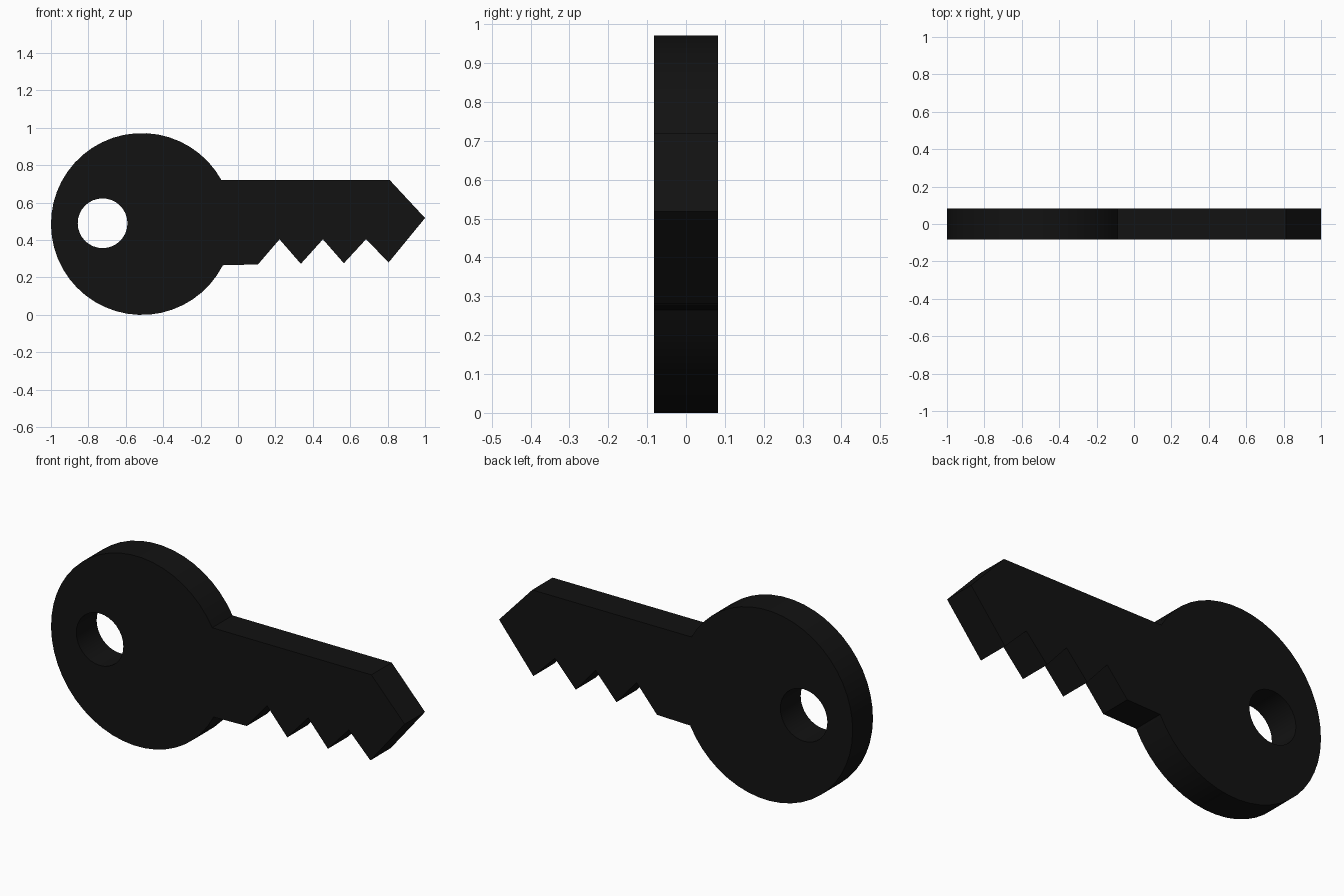
import bpy, bmesh
from math import cos, sin, pi, radians

if "Cube" in bpy.data.objects:
    bpy.data.objects.remove(bpy.data.objects["Cube"])

HALF_T = 0.082
BOW_X, BOW_Z, BOW_R = -0.514, 0.486, 0.486


def arc(cx, cz, r, a0, a1, n):
    """n + 1 points on a circle from angle a0 to a1."""
    return [(cx + r * cos(a0 + (a1 - a0) * i / n),
             cz + r * sin(a0 + (a1 - a0) * i / n)) for i in range(n + 1)]


def add_loop(curve, points):
    spline = curve.splines.new('POLY')
    spline.points.add(len(points) - 1)
    for p, (x, z) in zip(spline.points, points):
        p.co = (x, z, 0, 1)
    spline.use_cyclic_u = True


# Round bow, then the blade: toothed lower edge, tip, straight upper edge
bow = arc(BOW_X, BOW_Z, BOW_R, radians(28.8), radians(333), 42)
blade = [(0.107, 0.27), (0.222, 0.404), (0.336, 0.273), (0.454, 0.404),
         (0.566, 0.276), (0.684, 0.404), (0.806, 0.281), (1.0, 0.518),
         (0.812, 0.72)]
hole = arc(-0.724, 0.49, 0.133, 0, 2 * pi, 32)[:-1]

# Filled profile with the ring hole, extruded to the key's thickness
curve = bpy.data.curves.new("key", 'CURVE')
curve.dimensions = '2D'
curve.fill_mode = 'BOTH'
curve.extrude = HALF_T
add_loop(curve, bow + blade)
add_loop(curve, hole)
key = bpy.data.objects.new("key", curve)
bpy.context.collection.objects.link(key)
key.rotation_euler.x = pi / 2

bpy.context.view_layer.objects.active = key
key.select_set(True)
bpy.ops.object.convert(target='MESH')
key = bpy.context.object

# Weld caps to the rim
bm = bmesh.new()
bm.from_mesh(key.data)
bmesh.ops.remove_doubles(bm, verts=bm.verts, dist=0.0005)
bmesh.ops.recalc_face_normals(bm, faces=bm.faces)
bm.to_mesh(key.data)
bm.free()
bpy.ops.object.shade_smooth_by_angle(angle=radians(25))

# Black finish
black = bpy.data.materials.new("black")
black.diffuse_color = (0.006, 0.006, 0.006, 1)
black.use_nodes = True
black.node_tree.nodes["Principled BSDF"].inputs["Base Color"].default_value = black.diffuse_color
key.data.materials.clear()
key.data.materials.append(black)
